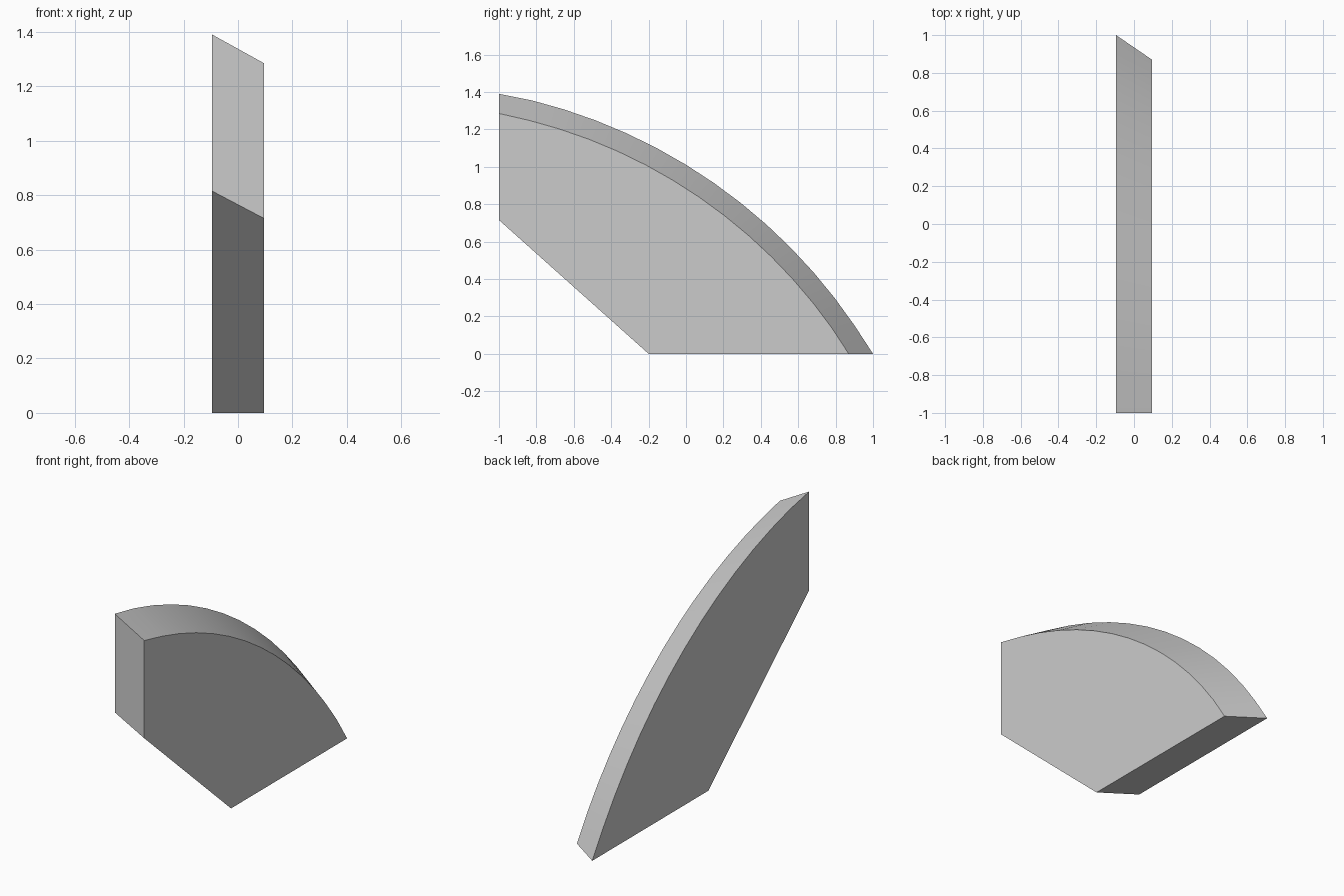
import bpy, bmesh, math

if "Cube" in bpy.data.objects:
    bpy.data.objects.remove(bpy.data.objects["Cube"])

CY, CZ = -1.53, -1.495   # shared centre of both rim arcs (y, z)
SEGMENTS = 14


def side_profile(x, rim_y, rim_z, foot_y, notch_z):
    """Outline of one flat side: arched rim on top, slanted cut below."""
    r = (math.hypot(rim_y - CY, CZ) + math.hypot(-1 - CY, rim_z - CZ)) / 2
    start = math.acos((-1 - CY) / r)
    end = math.asin(-CZ / r)
    pts = []
    for i in range(SEGMENTS + 1):
        a = start + (end - start) * i / SEGMENTS
        pts.append((x, CY + r * math.cos(a), CZ + r * math.sin(a)))
    pts[0] = (x, -1, rim_z)
    pts[-1] = (x, rim_y, 0)
    return pts + [(x, foot_y, 0), (x, -1, notch_z)]


# Slab with a bevelled (conical) rim: the left side is larger than the right
bm = bmesh.new()
left = [bm.verts.new(p) for p in side_profile(-0.095, 1.0, 1.39, -0.07, 0.815)]
right = [bm.verts.new(p) for p in side_profile(0.095, 0.87, 1.285, -0.2, 0.715)]
bm.faces.new(left)
bm.faces.new(right)
n = len(left)
for i in range(n):
    j = (i + 1) % n
    bm.faces.new((left[i], left[j], right[j], right[i]))
bmesh.ops.recalc_face_normals(bm, faces=bm.faces)

mesh = bpy.data.meshes.new("curved_slab")
bm.to_mesh(mesh)
bm.free()
slab = bpy.data.objects.new("curved_slab", mesh)
bpy.context.collection.objects.link(slab)

# Smooth rim, crisp corners
bpy.context.view_layer.objects.active = slab
slab.select_set(True)
bpy.ops.object.shade_smooth_by_angle(angle=math.radians(20))
